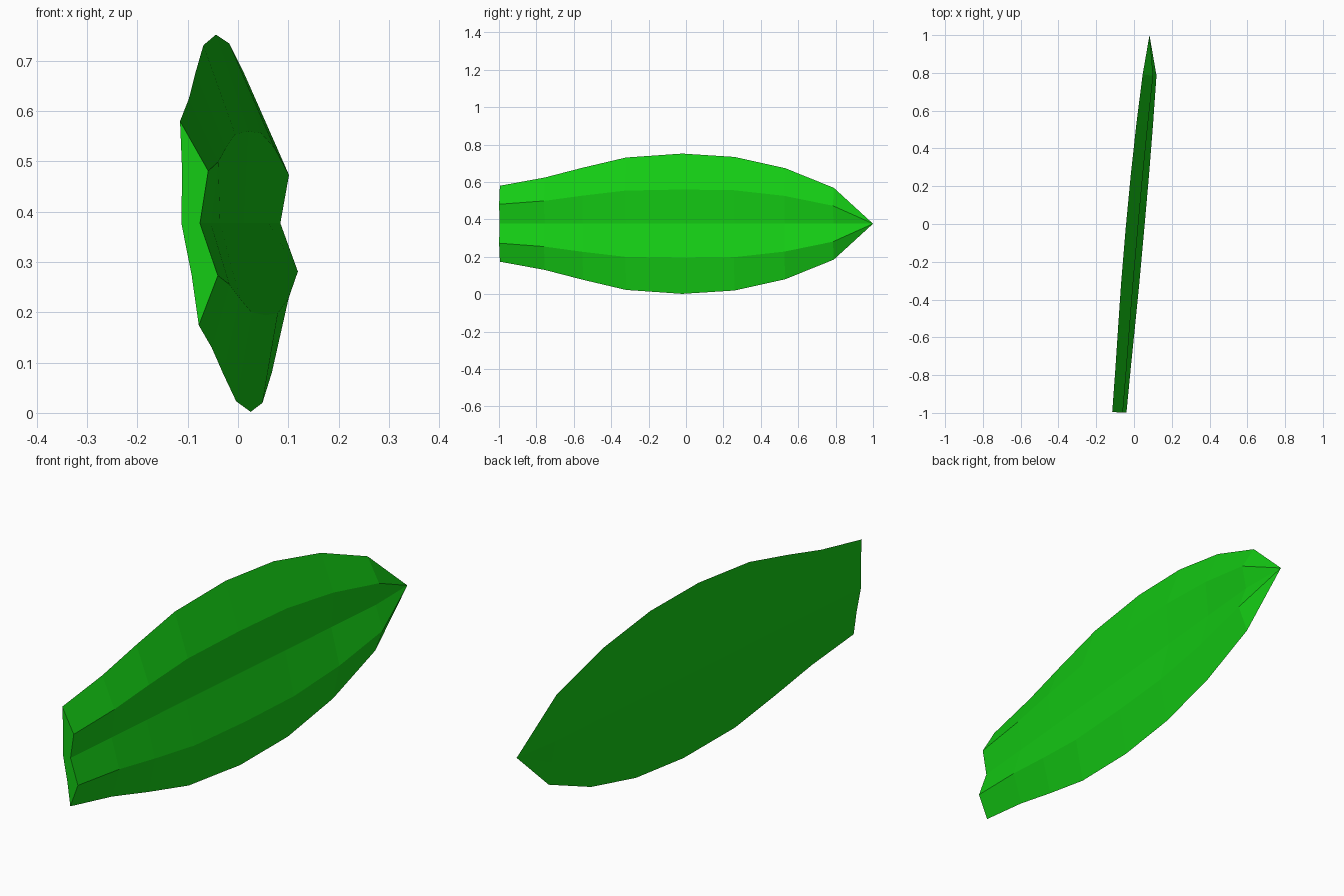
import bpy, bmesh

if "Cube" in bpy.data.objects:
    bpy.data.objects.remove(bpy.data.objects["Cube"])

# Stations along the blade: (y, half width, half distance between the two folds)
STATIONS = [(-0.995, 0.203, 0.104), (-0.755, 0.247, 0.122), (-0.55, 0.30, 0.15),
            (-0.32, 0.354, 0.177), (-0.02, 0.375, 0.183), (0.26, 0.357, 0.179),
            (0.53, 0.297, 0.149), (0.79, 0.192, 0.096)]
MID_Z = 0.377


def place(y, v, thick):
    """Point on the leaning blade: v across the width, thick out of its plane."""
    x = -0.0093 + 0.0895 * (y + 0.02) - 0.092 * v + thick
    return (x, y - 0.09 * thick, MID_Z + v)


bm = bmesh.new()
rings = []
for y, w, f in STATIONS:
    # closed section: folded front face, then nearly flat back face
    section = [(w, 0), (f, 0.047), (0, 0.021), (-f, 0.047),
               (-w, 0), (-f, -0.005), (0, -0.016), (f, -0.005)]
    rings.append([bm.verts.new(place(y, v, t)) for v, t in section])

# Blade surface
for a, b in zip(rings, rings[1:]):
    for i in range(8):
        j = (i + 1) % 8
        bm.faces.new((a[i], a[j], b[j], b[i]))

# Pointed tip
tip = bm.verts.new((0.082, 1.0, MID_Z))
last = rings[-1]
for i in range(8):
    bm.faces.new((last[i], last[(i + 1) % 8], tip))

# Cut end, closed in strips between front and back
r = rings[0]
for quad in ((0, 1, 7), (1, 2, 6, 7), (2, 3, 5, 6), (3, 4, 5)):
    bm.faces.new([r[i] for i in quad])

bmesh.ops.recalc_face_normals(bm, faces=bm.faces)
mesh = bpy.data.meshes.new("leaf")
bm.to_mesh(mesh)
bm.free()

leaf = bpy.data.objects.new("leaf", mesh)
bpy.context.collection.objects.link(leaf)
green = bpy.data.materials.new("leaf_green")
green.diffuse_color = (0.007, 0.6, 0.007, 1)
green.use_nodes = True
green.node_tree.nodes["Principled BSDF"].inputs["Base Color"].default_value = green.diffuse_color
mesh.materials.append(green)
